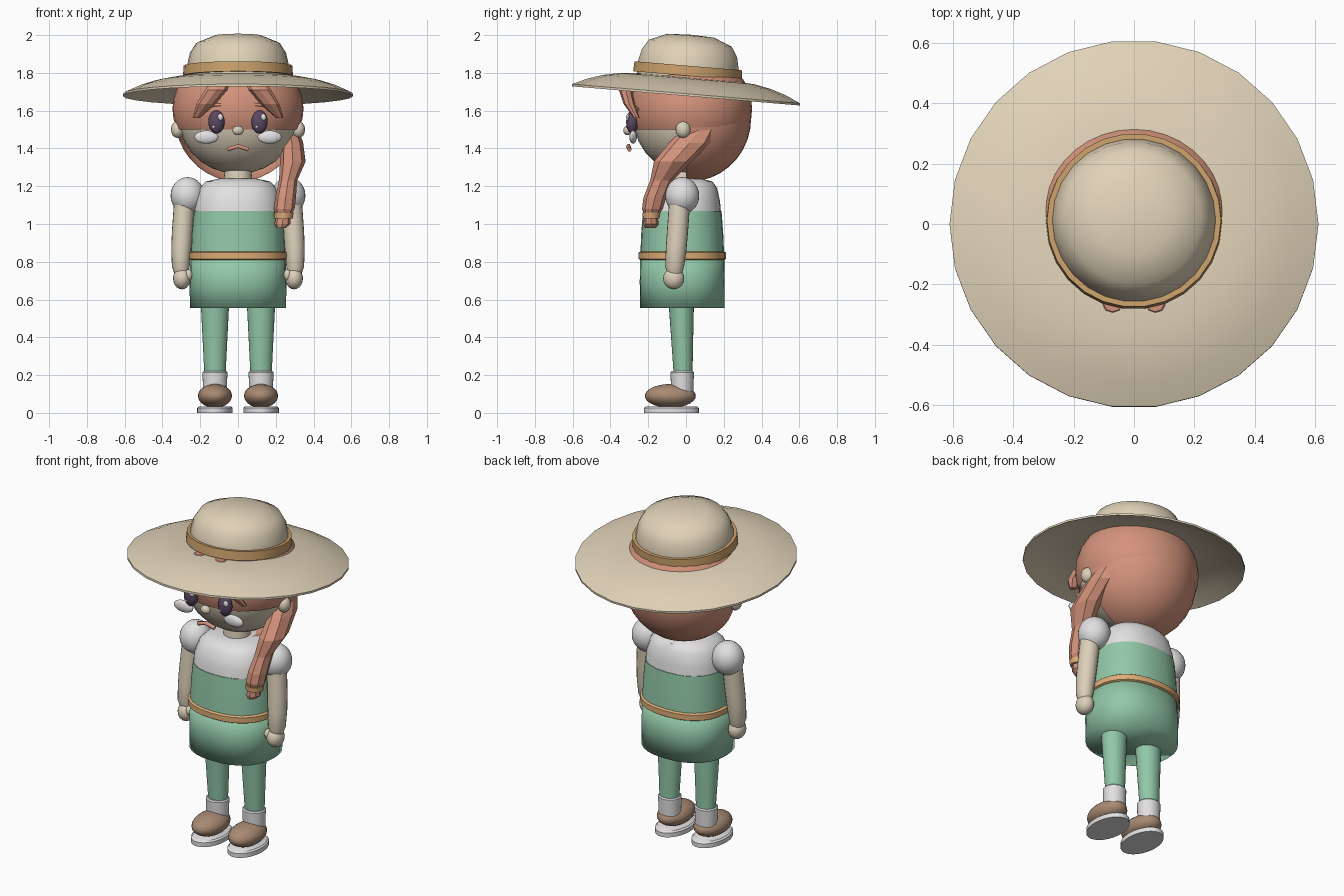
import bpy, bmesh, math
from mathutils import Matrix, Vector

cube = bpy.data.objects.get("Cube")
if cube:
    bpy.data.objects.remove(cube, do_unlink=True)


def material(name, r, g, b):
    """Make a flat material from an sRGB colour."""
    lin = [((c / 255 + 0.055) / 1.055) ** 2.4 for c in (r, g, b)] + [1]
    m = bpy.data.materials.new(name)
    m.use_nodes = True
    m.diffuse_color = lin
    m.node_tree.nodes["Principled BSDF"].inputs["Base Color"].default_value = lin
    return m


STRAW = material("straw", 224, 210, 184)
SKIN = material("skin", 220, 208, 186)
HAIR = material("hair_red", 212, 147, 124)
GREEN = material("dress_green", 146, 200, 168)
WHITE = material("white_cloth", 226, 224, 224)
BELT = material("belt_tan", 220, 172, 118)
BAND = material("band_ochre", 202, 160, 106)
BROWN = material("shoe_brown", 168, 138, 115)
EYE = material("eye_purple", 92, 72, 98)
SIDES = (("left", 1), ("right", -1))


def finish(name, bm, mat, angle=40):
    """Turn a bmesh into a named object; angle 0 keeps it faceted."""
    bmesh.ops.recalc_face_normals(bm, faces=bm.faces[:])
    me = bpy.data.meshes.new(name)
    bm.to_mesh(me)
    bm.free()
    me.materials.append(mat)
    if angle:
        me.polygons.foreach_set("use_smooth", [True] * len(me.polygons))
        me.set_sharp_from_angle(angle=math.radians(angle))
    ob = bpy.data.objects.new(name, me)
    bpy.context.scene.collection.objects.link(ob)
    return ob


def ball(name, mat, centre, radii, cut=None, seg=28):
    """Ellipsoid; cut = (point, normal) removes the side behind the plane."""
    bm = bmesh.new()
    bmesh.ops.create_uvsphere(bm, u_segments=seg, v_segments=seg // 2, radius=1)
    bm.transform(Matrix.Translation(centre) @ Matrix.Diagonal((*radii, 1)))
    if cut:
        bmesh.ops.bisect_plane(bm, geom=bm.verts[:] + bm.edges[:] + bm.faces[:],
                               plane_co=cut[0], plane_no=cut[1], clear_inner=True)
    return finish(name, bm, mat)


def loft(name, mat, rings, seg=28, power=2.0, angle=40):
    """Join level elliptical rings given as (x, y, z, rx, ry)."""
    bm = bmesh.new()
    loops = []
    for x, y, z, rx, ry in rings:
        loop = []
        for i in range(seg):
            a = math.tau * i / seg
            c, s = math.cos(a), math.sin(a)
            loop.append(bm.verts.new((
                x + rx * math.copysign(abs(c) ** (2 / power), c),
                y + ry * math.copysign(abs(s) ** (2 / power), s), z)))
        loops.append(loop)
    for a, b in zip(loops, loops[1:]):
        for i in range(seg):
            j = (i + 1) % seg
            bm.faces.new((a[i], a[j], b[j], b[i]))
    bm.faces.new(loops[0])
    bm.faces.new(loops[-1])
    return finish(name, bm, mat, angle)


def lathe(name, mat, profile, seg=26, closed=False):
    """Spin an (r, z) profile about z."""
    bm = bmesh.new()
    vs = [bm.verts.new((r, 0, z)) for r, z in profile]
    pairs = list(zip(vs, vs[1:])) + ([(vs[-1], vs[0])] if closed else [])
    edges = [bm.edges.new(p) for p in pairs]
    bmesh.ops.spin(bm, geom=vs + edges, axis=(0, 0, 1), cent=(0, 0, 0),
                   angle=math.tau, steps=seg)
    bmesh.ops.remove_doubles(bm, verts=bm.verts[:], dist=1e-4)
    return finish(name, bm, mat, 45)


def stroke(name, mat, points, depth):
    """Thin rounded line through a few points."""
    cu = bpy.data.curves.new(name, "CURVE")
    cu.dimensions = "3D"
    cu.bevel_depth = depth
    cu.bevel_resolution = 1
    cu.use_fill_caps = True
    sp = cu.splines.new("POLY")
    sp.points.add(len(points) - 1)
    for p, co in zip(sp.points, points):
        p.co = (*co, 1)
    cu.materials.append(mat)
    ob = bpy.data.objects.new(name, cu)
    bpy.context.scene.collection.objects.link(ob)


# Hat: thin brim, crown and band, all tipped back
top = [(.61, 0), (.53, .036), (.45, .062), (.36, .08), (.268, .085)]
under = [(r, z - .012) for r, z in reversed(top)]
hat = [
    lathe("hat_brim", STRAW, top + under, closed=True),
    lathe("hat_crown", STRAW, [(.268, .08), (.272, .14), (.255, .215), (.222, .268),
                               (.125, .308), (0, .313)]),
    lathe("hat_band", BAND, [(.265, .095), (.291, .095), (.288, .148), (.265, .148)],
          closed=True),
]
for part in hat:
    part.data.transform(Matrix.Translation((0, 0, 1.69))
                        @ Matrix.Rotation(math.radians(-4.8), 4, "X"))

# Head and hair
ball("head", SKIN, (0, .02, 1.565), (.315, .3, .3))
ball("hair_cap", HAIR, (0, .025, 1.61), (.347, .325, .3),
     ((0, 0, 1.5), (0, 0, 1)), seg=36)
ball("hair_back", HAIR, (0, .02, 1.56), (.332, .325, .335),
     ((0, .0, 1.56), (0, 1, 0)), seg=36)
loft("neck", SKIN, [(0, -.01, 1.18, .08, .08), (0, -.01, 1.29, .07, .07)])

# Face
ball("nose", SKIN, (0, -.31, 1.495), (.03, .022, .025), seg=16)
stroke("mouth", HAIR, [(-.055, -.3, 1.395), (0, -.305, 1.412), (.055, -.3, 1.395)], .012)
for side, s in SIDES:
    ball(side + "_ear", SKIN, (.32 * s, -.015, 1.5), (.035, .04, .045), seg=16)
    ex = .114 * s
    ball(side + "_eye", EYE, (ex, -.285, 1.54), (.043, .032, .062), seg=20)
    ball(side + "_eye_glint", WHITE, (ex + .02, -.308, 1.565), (.016, .009, .018), seg=12)
    ball(side + "_eye_dot", WHITE, (ex - .015, -.311, 1.515), (.008, .006, .008), seg=10)
    ball(side + "_cheek", WHITE, (.167 * s, -.28, 1.46), (.064, .02, .035), seg=20)
    stroke(side + "_eyebrow", HAIR, [(.09 * s, -.285, 1.632), (.135 * s, -.28, 1.628),
                                     (.185 * s, -.255, 1.605)], .008)
    loft(side + "_fringe", HAIR, [
        (.07 * s, -.265, 1.8, .03, .025), (.08 * s, -.285, 1.775, .045, .035),
        (.115 * s, -.32, 1.71, .06, .035), (.17 * s, -.3, 1.635, .05, .03),
        (.222 * s, -.26, 1.56, .018, .015)], seg=8, angle=0)

# Side braid drawn forward over the left shoulder
loft("braid", HAIR, [
    (.27, .07, 1.5, .05, .09), (.285, .02, 1.43, .06, .11),
    (.29, -.07, 1.33, .068, .1), (.265, -.13, 1.23, .048, .06),
    (.252, -.165, 1.14, .055, .06), (.245, -.178, 1.08, .055, .055),
    (.24, -.185, 1.04, .038, .035), (.235, -.185, 1.0, .042, .04),
    (.228, -.19, .98, .025, .03)], seg=8, angle=0)
loft("braid_tie", BELT, [(.242, -.183, 1.06, .052, .05),
                         (.24, -.184, 1.03, .05, .046)], seg=10)

# Torso
loft("shirt", WHITE, [(0, -.02, 1.04, .235, .207), (0, -.02, 1.12, .228, .2),
                      (0, -.015, 1.19, .205, .18), (0, -.01, 1.225, .17, .15),
                      (0, -.01, 1.24, .1, .09)], power=2.3)
loft("dress_top", GREEN, [(0, -.02, .83, .252, .222), (0, -.02, .95, .247, .217),
                          (0, -.02, 1.07, .236, .208)], power=2.3)
loft("skirt", GREEN, [(0, -.02, .556, .255, .224), (0, -.02, .7, .256, .225),
                      (0, -.02, .84, .252, .222)], power=2.3, angle=100)
loft("belt", BELT, [(0, -.02, .808, .25, .22), (0, -.02, .816, .262, .232),
                    (0, -.02, .848, .262, .232), (0, -.02, .856, .25, .22)], power=2.3)

# Arms and legs
for side, s in SIDES:
    ball(side + "_sleeve", WHITE, (.267 * s, -.02, 1.15), (.09, .09, .098))
    loft(side + "_arm", SKIN, [
        (.3 * s, -.06, .735, .036, .038), (.303 * s, -.06, .775, .047, .05),
        (.3 * s, -.052, .87, .053, .055), (.295 * s, -.045, .96, .055, .056),
        (.285 * s, -.035, 1.1, .055, .056)], seg=20)
    ball(side + "_hand", SKIN, (.297 * s, -.065, .712), (.047, .056, .058), seg=20)
    ball(side + "_thumb", SKIN, (.262 * s, -.085, .73), (.022, .025, .03), seg=14)
    x = .122 * s
    loft(side + "_leg", GREEN, [(x, -.015, .2, .056, .05), (x, -.018, .3, .061, .054),
                                (x, -.025, .58, .075, .067)])
    loft(side + "_sock", WHITE, [(x, -.02, .08, .062, .058), (x, -.02, .215, .066, .062),
                                 (x, -.02, .222, .06, .056)])
    ball(side + "_shoe", BROWN, (x, -.083, .09), (.09, .135, .063))
    loft(side + "_sole", WHITE, [(x, -.077, 0, .094, .146), (x, -.077, .026, .094, .146),
                                 (x, -.077, .034, .085, .136)])
